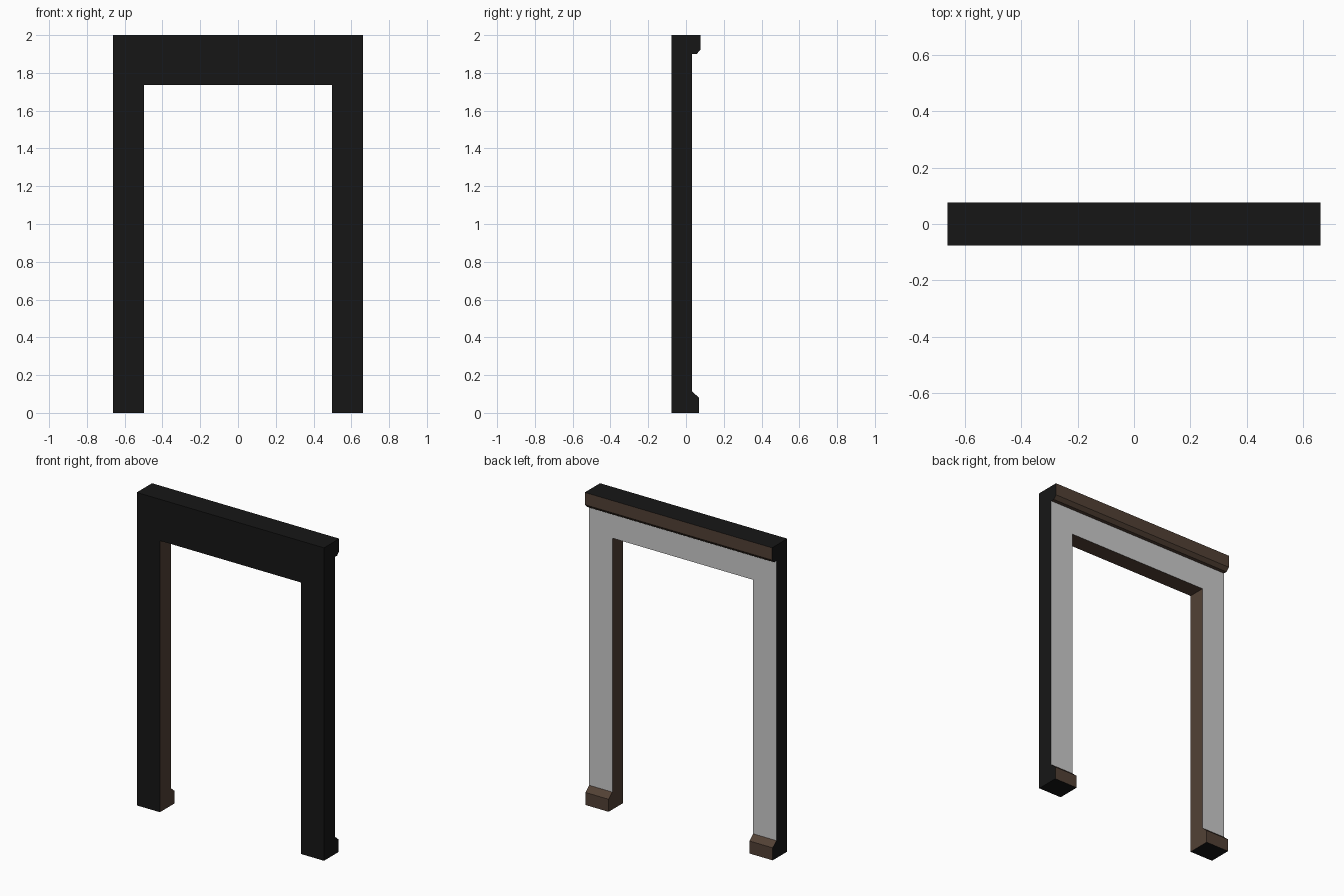
import bpy, bmesh

if "Cube" in bpy.data.objects:
    bpy.data.objects.remove(bpy.data.objects["Cube"])

OUT, INN = 0.662, 0.498            # outer and opening half widths
FRONT, BACK = -0.077, 0.033        # wall faces
OPEN_Z = 1.735


def material(name, rgb):
    m = bpy.data.materials.new(name)
    m.diffuse_color = (*rgb, 1)
    m.use_nodes = True
    m.node_tree.nodes["Principled BSDF"].inputs["Base Color"].default_value = m.diffuse_color
    return m


MATS = {
    "K": material("black_paint", (0.008, 0.008, 0.008)),
    "B": material("brown_wood", (0.085, 0.053, 0.036)),
    "G": None,                      # plain grey
}
KEYS = list(MATS)


def sweep(name, profile, xs, sides, caps):
    """Sweep a (y, z) profile through x stations; each edge has one finish
    per span ('-' leaves it open)."""
    bm = bmesh.new()
    rings = [[bm.verts.new((x, y, z)) for y, z in profile] for x in xs]
    n = len(profile)
    for s in range(len(xs) - 1):
        a, b = rings[s], rings[s + 1]
        for i, finish in enumerate(sides):
            key = finish[s] if len(finish) > 1 else finish
            if key != "-":
                j = (i + 1) % n
                f = bm.faces.new((a[i], a[j], b[j], b[i]))
                f.material_index = KEYS.index(key)
    for ring, key in ((rings[0][::-1], caps[0]), (rings[-1], caps[1])):
        bm.faces.new(ring).material_index = KEYS.index(key)
    # drop profile points that carry no face
    bmesh.ops.delete(bm, geom=[v for v in bm.verts if not v.link_faces], context="VERTS")
    for f in bm.faces:
        f.normal_update()
    bmesh.ops.recalc_face_normals(bm, faces=bm.faces[:])
    me = bpy.data.meshes.new(name)
    bm.to_mesh(me)
    bm.free()
    for k in KEYS:
        me.materials.append(MATS[k])
    ob = bpy.data.objects.new(name, me)
    bpy.context.collection.objects.link(ob)
    return ob


# Legs with chamfered plinth blocks at the back, open where they meet the lintel
leg = [(FRONT, 0), (0.07, 0), (0.07, 0.08), (BACK, 0.112), (BACK, OPEN_Z), (FRONT, OPEN_Z)]
leg_sides = ["K", "B", "B", "G", "-", "K"]
sweep("left_leg", leg, (-OUT, -INN), leg_sides, "KB")
sweep("right_leg", leg, (INN, OUT), leg_sides, "BK")

# Lintel with the cornice along the back
lintel = [(FRONT, OPEN_Z), (BACK, OPEN_Z), (BACK, 1.9), (0.056, 1.9),
          (0.077, 1.922), (0.077, 2), (FRONT, 2)]
sweep("lintel", lintel, (-OUT, -INN, INN, OUT),
      ["-B-", "G", "B", "B", "B", "K", "K"], "KK")
